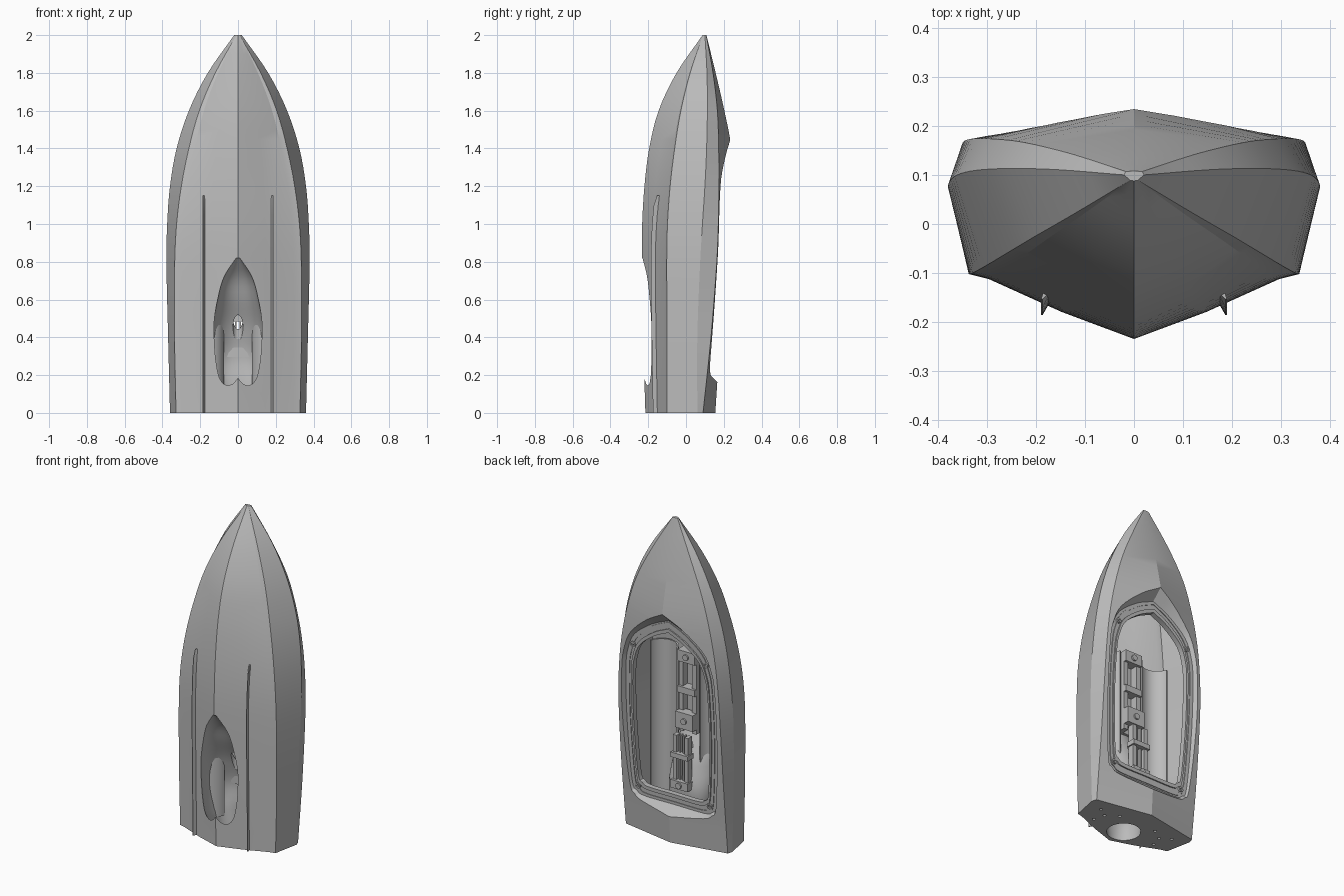
import bpy, bmesh, math

cube = bpy.data.objects.get("Cube")
if cube:
    bpy.data.objects.remove(cube)

grey = bpy.data.materials.new("hull_grey")
grey.use_nodes = True
grey.diffuse_color = (0.5, 0.5, 0.5, 1)
grey.node_tree.nodes["Principled BSDF"].inputs["Base Color"].default_value = (0.5, 0.5, 0.5, 1)


# ---------- helpers ----------
def add(name, bm):
    bmesh.ops.recalc_face_normals(bm, faces=bm.faces)
    mesh = bpy.data.meshes.new(name)
    bm.to_mesh(mesh)
    bm.free()
    mesh.materials.append(grey)
    obj = bpy.data.objects.new(name, mesh)
    bpy.context.collection.objects.link(obj)
    return obj


def loft(name, rings, closed=False):
    """Skin rings of points; cap the ends, or join them when closed."""
    bm = bmesh.new()
    loops = [[bm.verts.new(p) for p in ring] for ring in rings]
    pairs = list(zip(loops, loops[1:]))
    if closed:
        pairs.append((loops[-1], loops[0]))
    else:
        bm.faces.new(loops[0])
        bm.faces.new(loops[-1])
    for a, b in pairs:
        for i in range(len(a)):
            j = (i + 1) % len(a)
            bm.faces.new((a[i], a[j], b[j], b[i]))
    return add(name, bm)


def circle(x, y, z, r, n=32, power=1):
    """Ring of points; a power below one makes it squarer."""
    def bend(v):
        return math.copysign(abs(v) ** power, v)
    return [(x + r * bend(math.cos(t * math.tau / n)), y + r * bend(math.sin(t * math.tau / n)), z)
            for t in range(n)]


def rod(name, x, y, z0, z1, r, n=32):
    return loft(name, [circle(x, y, z0, r, n), circle(x, y, z1, r, n)])


def box(name, x, y, z, w, d, h):
    ring = [(x - w / 2, y - d / 2), (x + w / 2, y - d / 2),
            (x + w / 2, y + d / 2), (x - w / 2, y + d / 2)]
    return loft(name, [[(*p, z - h / 2) for p in ring], [(*p, z + h / 2) for p in ring]])


def spline(keys, values, t):
    """Smooth curve through the values at uneven keys."""
    i = max(k for k in range(len(keys) - 1) if keys[k] <= t or k == 0)

    def slope(k):
        a, b = max(k - 1, 0), min(k + 1, len(keys) - 1)
        return (values[b] - values[a]) / (keys[b] - keys[a])
    h = keys[i + 1] - keys[i]
    u = (t - keys[i]) / h
    return ((2 * u**3 - 3 * u**2 + 1) * values[i] + (u**3 - 2 * u**2 + u) * h * slope(i)
            + (3 * u**2 - 2 * u**3) * values[i + 1] + (u**3 - u**2) * h * slope(i + 1))


def cut(target, cutter):
    mod = target.modifiers.new("cut", "BOOLEAN")
    mod.operation = "DIFFERENCE"
    mod.solver = "EXACT"
    mod.object = cutter
    bpy.context.view_layer.update()
    graph = bpy.context.evaluated_depsgraph_get()
    mesh = bpy.data.meshes.new_from_object(target.evaluated_get(graph))
    target.modifiers.clear()
    target.data = mesh
    bpy.data.objects.remove(cutter)


# ---------- hull lines, stern to bow ----------
STATIONS = [0, .4, .8, 1, 1.2, 1.4, 1.6, 1.8, 2]
LINES = {
    "keel_y": [-.215, -.227, -.234, -.232, -.22, -.195, -.145, -.05, .088],
    "chine_x": [.328, .336, .335, .325, .3, .26, .205, .12, .008],
    "chine_y": [-.1, -.1, -.102, -.098, -.084, -.06, -.027, .022, .089],
    "side_x": [.36, .37, .379, .375, .36, .325, .26, .16, .02],
    "side_y": [.06, .06, .075, .087, .1, .109, .113, .111, .1],
    "edge_x": [.35, .352, .35, .342, .322, .283, .223, .128, .017],
    "edge_y": [.09, .132, .163, .171, .174, .173, .166, .143, .107],
    "ridge_y": [.155, .182, .215, .23, .24, .24, .203, .157, .108],
}


def section(z):
    v = {k: spline(STATIONS, c, z) for k, c in LINES.items()}
    flat = (v["chine_x"] * .88, v["chine_y"] - .01 * v["chine_x"] / .33)
    middle = (flat[0] * .5, (v["keel_y"] + flat[1]) / 2 - .006 * v["chine_x"] / .33)
    return [(0, v["keel_y"]), middle, flat, (v["chine_x"], v["chine_y"]),
            (v["side_x"], v["side_y"]), (v["edge_x"], v["edge_y"]), (0, v["ridge_y"])]


def mirrored(half, z):
    return [(x, y, z) for x, y in half] + [(-x, y, z) for x, y in half[-2:0:-1]]


def panel_y(z):
    return .1 + .05 * z


hull = loft("hull", [mirrored(section(i / 20), i / 20) for i in range(41)])

# ---------- hatch outline, reused for recess, opening and lips ----------
HATCH_X = [0, .17, .215, .242, .26, .256, .24, .2, .1, 0]
HATCH_Z = [.287, .287, .305, .36, .7, .98, 1.09, 1.18, 1.262, 1.31]
HATCH = [tuple(spline(range(10), c, i / 4) for c in (HATCH_X, HATCH_Z)) for i in range(37)]


def hatch(sx, sz, height):
    pts = HATCH + [(-x, z) for x, z in HATCH[-2:0:-1]]
    pts = [(x * sx, .78 + (z - .78) * sz) for x, z in pts]
    return [(x, panel_y(z) + height, z) for x, z in pts]


cut(hull, loft("recess_cutter", [hatch(1.2, 1.14, 0), hatch(1.55, 1.5, .19)]))

# ---------- intake duct, running from the stern hole to the keel ----------
DUCT_Z = [-.02, .1, .17, .3, .45, .6, .72, .82]
DUCT_Y = [-.09, -.093, -.105, -.114, -.15, -.195, -.216, -.238]
DUCT_R = [.095, .1, .112, .132, .132, .108, .075, .012]


def duct(name, extra):
    rings = []
    for i in range(29):
        z = -.02 + .03 * i
        power = 1 - .35 * max(0, 1 - abs(z - .2) / .2)
        rings.append(circle(0, spline(DUCT_Z, DUCT_Y, z), z,
                            spline(DUCT_Z, DUCT_R, z) + extra, 40, power))
    return loft(name, rings)


# ---------- hollow interior, leaving a casing around the duct ----------
def inner(z):
    return [(x * .92, min(y * .9, panel_y(z) - .025)) for x, y in section(z)]


cavity = loft("cavity_cutter", [mirrored(inner(z), z) for z in [.06 + .05 * i for i in range(30)]])
cut(cavity, duct("casing_cutter", .02))
cut(hull, cavity)
cut(hull, loft("opening_cutter", [hatch(1, 1, -.06), hatch(1, 1, .1)]))
cut(hull, duct("duct_cutter", 0))
cut(hull, rod("shaft_cutter", 0, -.022, .39, .9, .026, 24))

# ---------- small bolt holes in the stern ----------
for side in (-1, 1):
    for x, y in ((.13, .03), (.2, -.02), (.26, .02), (.22, -.09)):
        cut(hull, rod("bolt_cutter", side * x, y, -.02, .03, .009, 12))

# ---------- hatch lips and corner bosses ----------
for name, a, b, top in (("hatch_lip", 1, 1.045, .008), ("hatch_outer_lip", 1.1, 1.125, .004)):
    loft(name, [hatch(a, a, -.01), hatch(a, a, top), hatch(b, b, top), hatch(b, b, -.01)], True)
for side in (-1, 1):
    for x, z in ((.245, .275), (.25, 1.17)):
        boss = rod("hatch_boss", 0, 0, -.015, .01, .016, 20)
        cut(boss, rod("boss_cutter", 0, 0, -.005, .03, .008, 12))
        boss.rotation_euler = (-math.pi / 2, 0, 0)
        boss.location = (side * x, panel_y(z), z)


# ---------- running strakes under the hull ----------
def bottom_y(x, z):
    pts = section(z)
    for (x0, y0), (x1, y1) in zip(pts, pts[1:4]):
        if x <= x1:
            return y0 + (y1 - y0) * (x - x0) / (x1 - x0)
    return pts[3][1]


for side, name in ((-1, "right_strake"), (1, "left_strake")):
    rings = []
    for i in range(24):
        z = 1.15 * i / 23
        base = bottom_y(.178, z)
        tip = .02 if i < 23 else .008
        rings.append([(side * x, y, z) for x, y in
                      ((.17, base + .008), (.184, base + .01), (.189, base - tip), (.186, base - tip))])
    loft(name, rings)


# ---------- interior: two rounded side trays and the stepped centre bracket ----------
def tray_ring(x, z):
    arc = [math.radians(195 + 150 * i / 20) for i in range(21)]
    pts = [(.09, a) for a in arc] + [(.1, a) for a in reversed(arc)]
    return [(x + r * math.cos(a), r * math.sin(a), z) for r, a in pts]


for side, name in ((-1, "right_tray"), (1, "left_tray")):
    loft(name, [tray_ring(side * .17, .1), tray_ring(side * .17, 1.12)])
    box("upper_rail", side * .045, -.04, .87, .03, .05, .5)
    box("lower_rail", side * .04, .035, .46, .025, .04, .32)
box("upper_base", 0, -.07, .87, .12, .02, .5)
for y, z, h in ((.04, .32, .05), (.04, .5, .03), (-.01, .7, .1), (-.03, .88, .04), (-.03, 1.09, .07)):
    box("bracket_block", 0, y, z, .12, .06, h)
for x in (-.012, .012):
    box("lower_runner", x, .03, .46, .01, .03, .32)
for y, z in ((.065, .32), (.015, .7), (-.005, 1.09)):
    stud = rod("bracket_stud", 0, 0, 0, .015, .018, 16)
    stud.rotation_euler = (-math.pi / 2, 0, 0)
    stud.location = (0, y, z)

# ---------- shading ----------
for obj in bpy.context.collection.objects:
    obj.select_set(obj.type == "MESH")
bpy.context.view_layer.objects.active = hull
bpy.ops.object.shade_smooth_by_angle(angle=math.radians(17))
